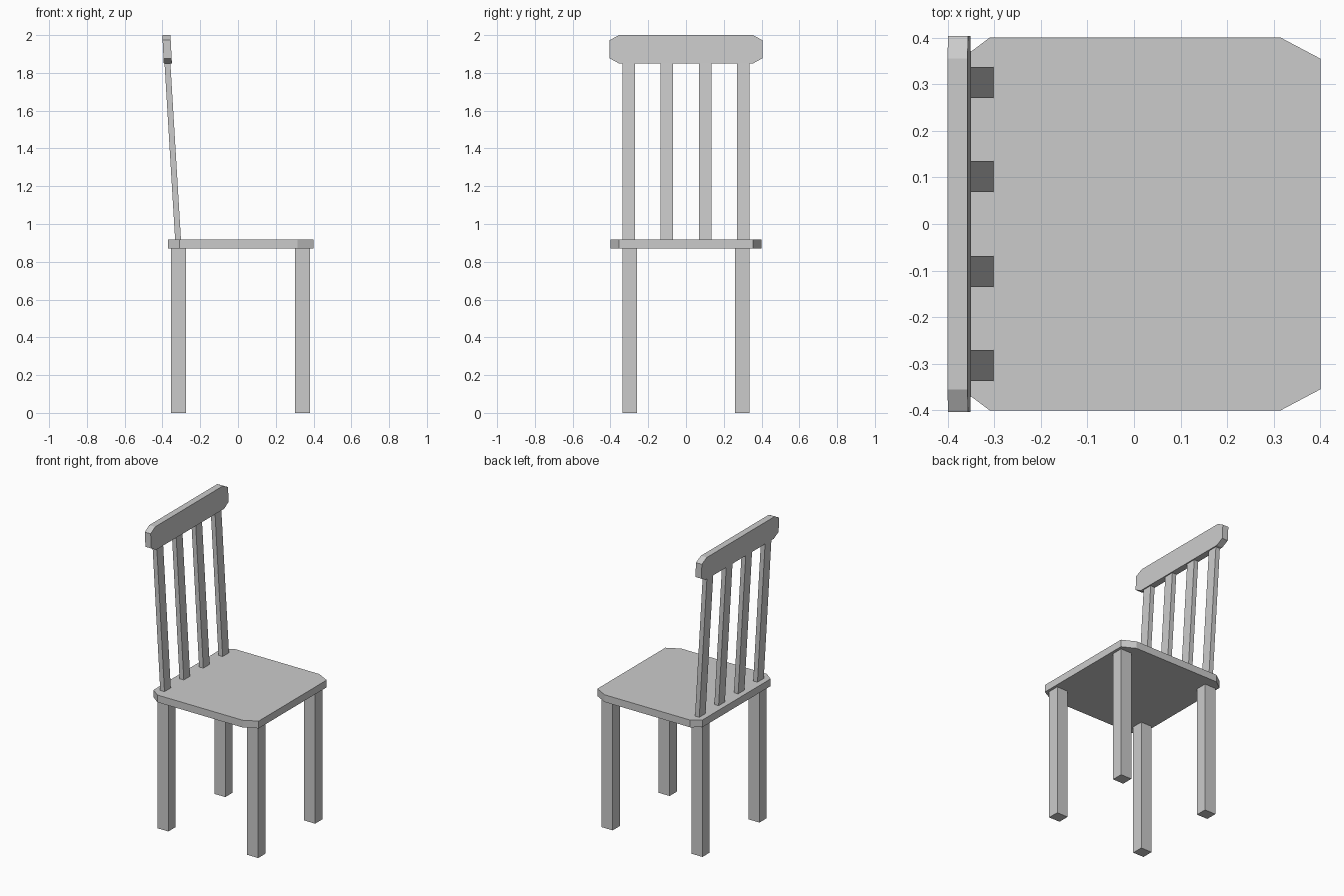
import bpy

if "Cube" in bpy.data.objects:
    bpy.data.objects.remove(bpy.data.objects["Cube"])


def prism(name, bottom, top):
    """Solid between two matching outlines."""
    n = len(bottom)
    faces = [tuple(reversed(range(n))), tuple(range(n, 2 * n))]
    faces += [(i, (i + 1) % n, n + (i + 1) % n, n + i) for i in range(n)]
    mesh = bpy.data.meshes.new(name)
    mesh.from_pydata(bottom + top, [], faces)
    mesh.update()
    obj = bpy.data.objects.new(name, mesh)
    bpy.context.collection.objects.link(obj)
    return obj


def rect(x0, x1, y0, y1, z):
    return [(x0, y0, z), (x1, y0, z), (x1, y1, z), (x0, y1, z)]


# Seat: board with clipped corners
half = [(0.4, 0.355), (0.315, 0.4), (-0.31, 0.4), (-0.37, 0.355)]
outline = half + [(x, -y) for x, y in reversed(half)]
prism("seat", [(x, y, 0.87) for x, y in outline], [(x, y, 0.918) for x, y in outline])

# Four square legs
for side, s in (("left", 1), ("right", -1)):
    y0, y1 = sorted((s * 0.26, s * 0.335))
    for end, x0, x1 in (("back", -0.355, -0.275), ("front", 0.302, 0.382)):
        prism(f"{end}_leg_{side}", rect(x0, x1, y0, y1, 0), rect(x0, x1, y0, y1, 0.87))

# Leaning backrest slats
for i, y in enumerate((-0.304, -0.102, 0.102, 0.304)):
    prism(f"back_slat_{i + 1}",
          rect(-0.333, -0.302, y - 0.033, y + 0.033, 0.918),
          rect(-0.389, -0.358, y - 0.033, y + 0.033, 1.852))

# Top rail: clipped profile in y-z, leaning with the slats
right = [(0.355, 1.85), (0.404, 1.877), (0.404, 1.973), (0.355, 2.0)]
profile = right + [(-y, z) for y, z in reversed(right)]


def lean(x, z):
    return x - 0.05 * (z - 1.85)


prism("top_rail",
      [(lean(-0.393, z), y, z) for y, z in profile],
      [(lean(-0.35, z), y, z) for y, z in profile])
